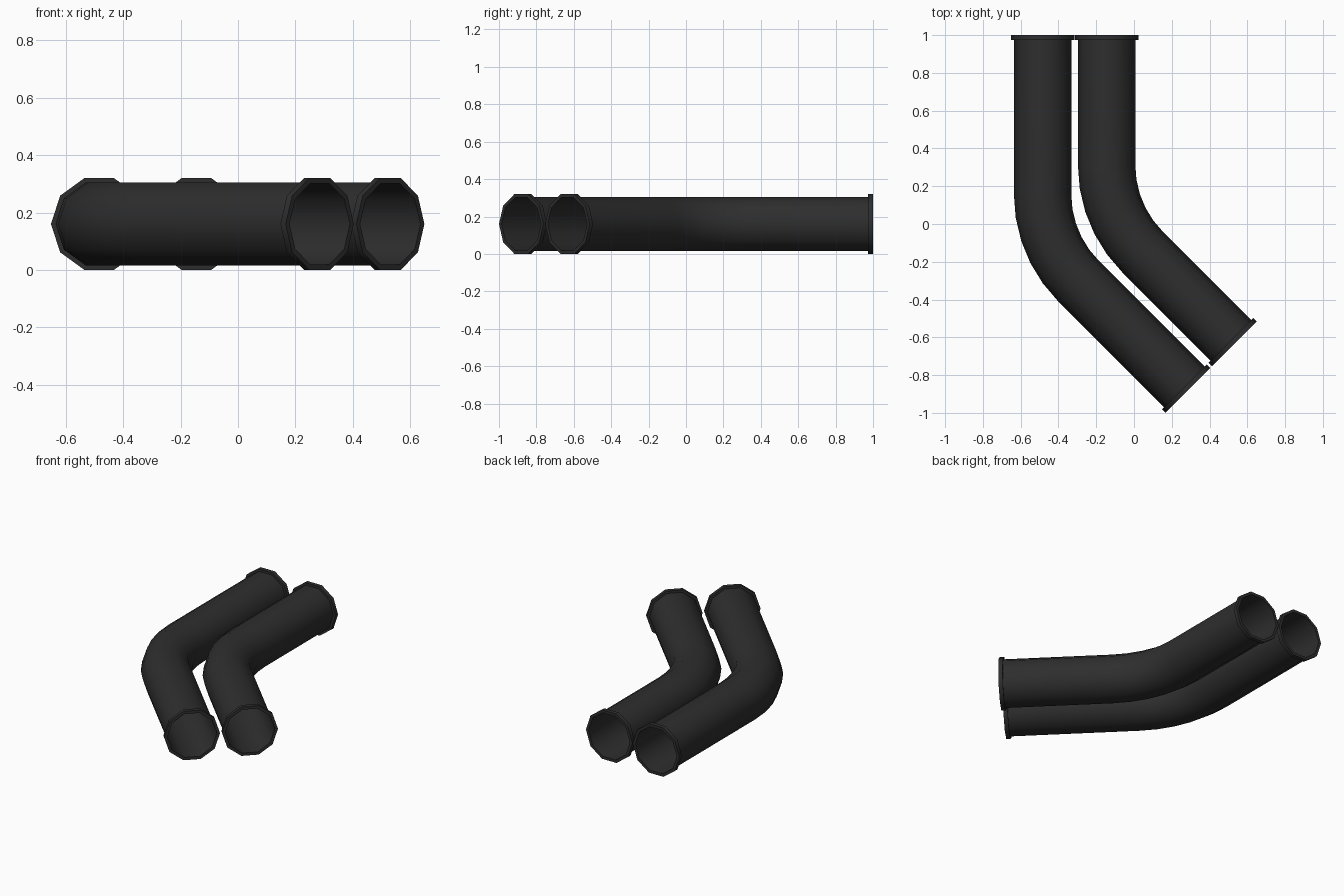
import bpy, bmesh, math
from mathutils import Vector

cube = bpy.data.objects.get("Cube")
if cube:
    bpy.data.objects.remove(cube, do_unlink=True)

SIDES = 10
AXIS_Z = 0.16
PIPE_R, BORE_R, FLANGE_R = 0.152, 0.149, 0.168
FLANGE_T = 0.026
BEND_R, BEND_STEPS = 0.65, 5
TURN = math.radians(45)

black = bpy.data.materials.new("matte black")
black.use_nodes = True
color = (0.027, 0.027, 0.027, 1)
black.diffuse_color = color
bsdf = black.node_tree.nodes["Principled BSDF"]
bsdf.inputs["Base Color"].default_value = color
bsdf.inputs["Roughness"].default_value = 0.8


def heading(angle):
    """Direction along the pipe after turning by angle from -y towards +x."""
    return Vector((math.sin(angle), -math.cos(angle), 0))


def ring_solid(name, rings):
    """Closed hollow solid through a loop of rings (centre, angle, radius)."""
    bm = bmesh.new()
    loops = []
    for centre, angle, radius in rings:
        side = Vector((math.cos(angle), math.sin(angle), 0))
        loop = []
        for i in range(SIDES):
            a = math.tau * i / SIDES
            offset = side * math.cos(a) + Vector((0, 0, math.sin(a)))
            loop.append(bm.verts.new(centre + offset * radius))
        loops.append(loop)
    for k, a in enumerate(loops):
        b = loops[(k + 1) % len(loops)]
        for i in range(SIDES):
            j = (i + 1) % SIDES
            bm.faces.new((a[i], a[j], b[j], b[i]))
    bmesh.ops.recalc_face_normals(bm, faces=bm.faces)
    mesh = bpy.data.meshes.new(name)
    bm.to_mesh(mesh)
    bm.free()
    mesh.materials.append(black)
    obj = bpy.data.objects.new(name, mesh)
    bpy.context.collection.objects.link(obj)
    bpy.ops.object.select_all(action="DESELECT")
    obj.select_set(True)
    bpy.context.view_layer.objects.active = obj
    bpy.ops.object.shade_smooth_by_angle(angle=math.radians(40))


def flange(name, end, angle, inward):
    inner = end + inward * FLANGE_T
    ring_solid(name, [(inner, angle, FLANGE_R), (end, angle, FLANGE_R),
                      (end, angle, BORE_R), (inner, angle, BORE_R)])


def bent_pipe(name, x, end_x, end_y):
    start = Vector((x, 1, AXIS_Z))
    end = Vector((end_x, end_y, AXIS_Z))
    # The bend begins one tangent length before the two axes cross
    corner_y = end_y + (end_x - x)
    bend_y = corner_y + BEND_R * math.tan(TURN / 2)
    path = [(start, 0)]
    for i in range(BEND_STEPS + 1):
        a = TURN * i / BEND_STEPS
        path.append((Vector((x + BEND_R * (1 - math.cos(a)),
                             bend_y - BEND_R * math.sin(a), AXIS_Z)), a))
    path.append((end, TURN))
    # Outer wall out, bore back
    ring_solid(name + "_pipe", [(p, a, PIPE_R) for p, a in path]
               + [(p, a, BORE_R) for p, a in reversed(path)])
    flange(name + "_back_flange", start, 0, heading(0))
    flange(name + "_front_flange", end, TURN, -heading(TURN))


bent_pipe("right", -0.484, 0.285, -0.881)
bent_pipe("left", -0.145, 0.531, -0.634)
